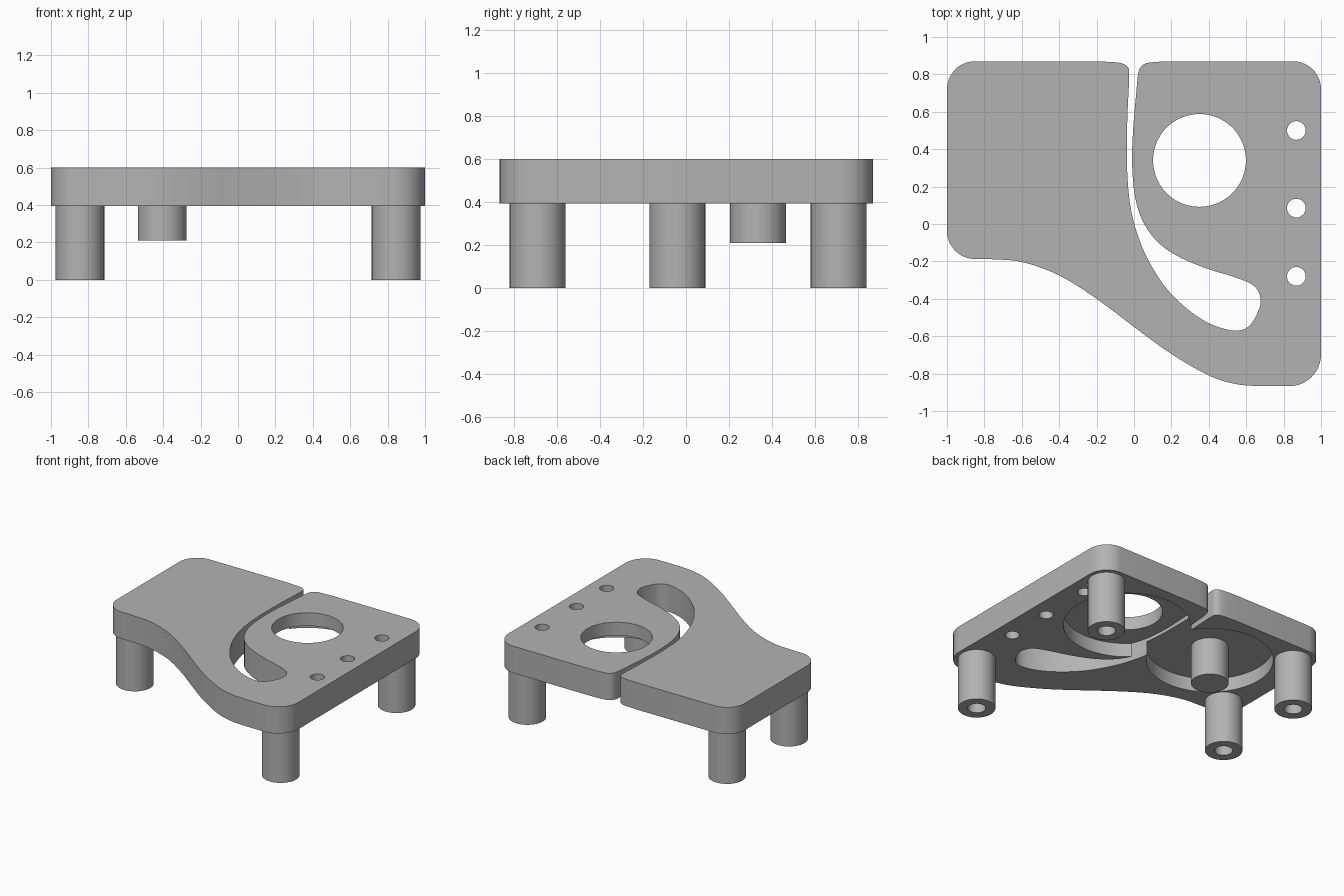
import bpy
import bmesh
from math import sin, cos, pi, radians
from mathutils import Vector

cube = bpy.data.objects.get("Cube")
if cube:
    bpy.data.objects.remove(cube, do_unlink=True)

GREY = (0.45, 0.45, 0.45, 1.0)
material = bpy.data.materials.new("plain grey")
material.use_nodes = True
material.diffuse_color = GREY
material.node_tree.nodes["Principled BSDF"].inputs["Base Color"].default_value = GREY

BOTTOM, TOP = 0.395, 0.6
POCKET_CEILING = 0.5
POCKET_RADIUS = 0.44
LEG_RADIUS = 0.13


def make_object(name, bm):
    """Turn a bmesh into a scene object that carries the grey material."""
    bmesh.ops.recalc_face_normals(bm, faces=bm.faces)
    mesh = bpy.data.meshes.new(name)
    bm.to_mesh(mesh)
    bm.free()
    mesh.materials.append(material)
    obj = bpy.data.objects.new(name, mesh)
    bpy.context.collection.objects.link(obj)
    return obj


def prism(name, outline, low, high):
    """Extrude a closed flat outline from one height to another."""
    bm = bmesh.new()
    face = bm.faces.new([bm.verts.new((p[0], p[1], low)) for p in outline])
    result = bmesh.ops.extrude_face_region(bm, geom=[face])
    moved = [v for v in result["geom"] if isinstance(v, bmesh.types.BMVert)]
    bmesh.ops.translate(bm, verts=moved, vec=(0, 0, high - low))
    return make_object(name, bm)


def arc(centre, radius, start, end, steps):
    """Points along an arc, with angles in degrees."""
    points = []
    for i in range(steps + 1):
        a = radians(start + (end - start) * i / steps)
        points.append(Vector((centre[0] + radius * cos(a), centre[1] + radius * sin(a))))
    return points


def cylinder(name, centre, radius, low, high, sides=64):
    return prism(name, arc(centre, radius, 0, 360, sides)[:-1], low, high)


def smooth_path(points, steps=6):
    """Smooth curve that passes through every given point."""
    pts = [Vector(p) for p in points]
    pts = [pts[0] * 2 - pts[1]] + pts + [pts[-1] * 2 - pts[-2]]
    path = []
    for a, b, c, d in zip(pts, pts[1:], pts[2:], pts[3:]):
        for i in range(steps):
            t = i / steps
            path.append(0.5 * (2 * b + (c - a) * t + (2 * a - 5 * b + 4 * c - d) * t ** 2
                               + (3 * b - a - 3 * c + d) * t ** 3))
    path.append(pts[-2])
    return path


def cut(target, cutter):
    """Subtract the cutter from the target, then discard the cutter."""
    cutter.hide_render = True
    mod = target.modifiers.new("cut", "BOOLEAN")
    mod.operation = "DIFFERENCE"
    mod.solver = "EXACT"
    mod.object = cutter
    bpy.context.view_layer.objects.active = target
    bpy.ops.object.modifier_apply(modifier=mod.name)
    bpy.data.objects.remove(cutter, do_unlink=True)


# Plate outline: curved slot open at the back, and a flowing front edge
slot = smooth_path([
    (-0.2, 0.87), (-0.08, 0.862), (-0.035, 0.84), (-0.026, 0.79), (-0.036, 0.55),
    (-0.037, 0.3), (-0.02, 0.1), (0.02, -0.06), (0.08, -0.2), (0.17, -0.34),
    (0.28, -0.45), (0.4, -0.53), (0.53, -0.57), (0.61, -0.55), (0.66, -0.475),
    (0.677, -0.4), (0.64, -0.33), (0.54, -0.285), (0.38, -0.235), (0.23, -0.17),
    (0.12, -0.09), (0.045, 0.02), (0.005, 0.15), (-0.01, 0.32), (-0.005, 0.5),
    (0.012, 0.7), (0.024, 0.81), (0.05, 0.852), (0.1, 0.865), (0.2, 0.87)])
front_edge = smooth_path([
    (0.66, -0.867), (0.54, -0.855), (0.4, -0.81), (0.2, -0.695), (0, -0.55),
    (-0.2, -0.4), (-0.4, -0.275), (-0.6, -0.203), (-0.78, -0.187)])

outline = (slot
           + arc((0.85, 0.72), 0.15, 90, 0, 12)
           + arc((0.83, -0.697), 0.17, 0, -90, 12)
           + front_edge
           + arc((-0.85, -0.037), 0.15, -90, -180, 12)
           + arc((-0.85, 0.72), 0.15, 180, 90, 12))
plate = prism("plate", outline, BOTTOM, TOP)

# Round pockets in the underside
knob_centre, window_centre = (-0.405, 0.335), (0.35, 0.34)
for centre in (knob_centre, window_centre):
    cut(plate, cylinder("pocket_cutter", centre, POCKET_RADIUS, BOTTOM - 0.1, POCKET_CEILING, 96))

# Large round window and three small holes through the plate
cut(plate, cylinder("window_cutter", window_centre, 0.248, BOTTOM - 0.1, TOP + 0.1, 96))
for y in (0.5, 0.085, -0.28):
    cut(plate, cylinder("hole_cutter", (0.868, y), 0.05, BOTTOM - 0.1, TOP + 0.1, 32))

# Four hollow legs
legs = {
    "front_left_leg": (0.845, -0.69),
    "back_left_leg": (0.845, 0.71),
    "back_right_leg": (-0.845, 0.71),
    "front_right_leg": (-0.845, -0.04),
}
parts = [plate]
for name, centre in legs.items():
    leg = cylinder(name, centre, LEG_RADIUS, 0, BOTTOM)
    cut(leg, cylinder("bore_cutter", centre, 0.063, -0.1, BOTTOM - 0.05, 32))
    parts.append(leg)

# Solid stub hanging from the closed pocket
parts.append(cylinder("stub", knob_centre, LEG_RADIUS, 0.21, POCKET_CEILING))

# Smooth the curved walls and keep the rims sharp
for obj in parts:
    bpy.ops.object.select_all(action="DESELECT")
    obj.select_set(True)
    bpy.context.view_layer.objects.active = obj
    bpy.ops.object.shade_smooth_by_angle(angle=radians(30))
